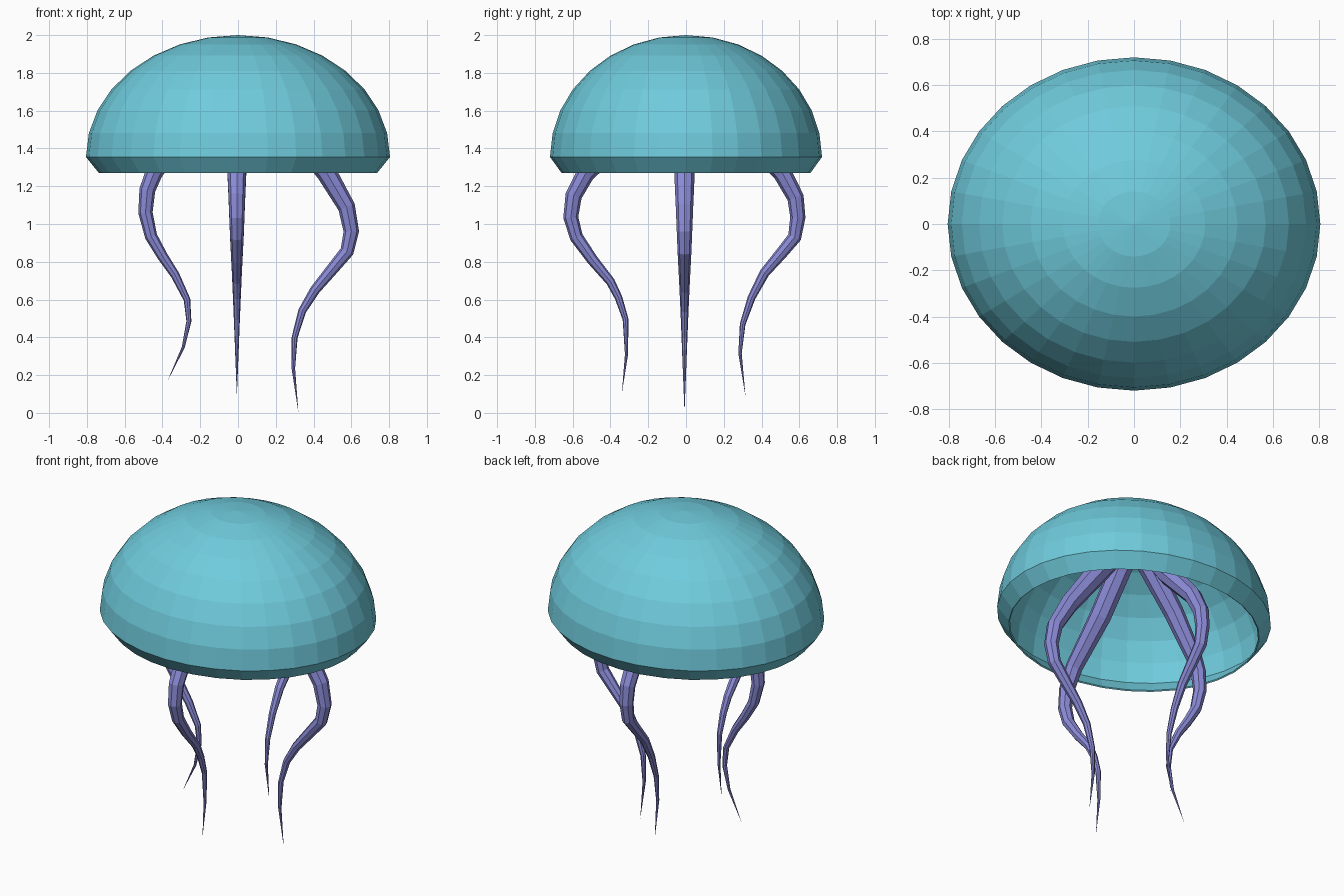
import bpy, bmesh, math
from mathutils import Vector

if "Cube" in bpy.data.objects:
    bpy.data.objects.remove(bpy.data.objects["Cube"])


def material(name, color):
    m = bpy.data.materials.new(name)
    m.diffuse_color = (*color, 1)
    m.use_nodes = True
    m.node_tree.nodes["Principled BSDF"].inputs["Base Color"].default_value = m.diffuse_color
    return m


def finish(bm, name, mat):
    bmesh.ops.recalc_face_normals(bm, faces=bm.faces)
    me = bpy.data.meshes.new(name)
    bm.to_mesh(me)
    bm.free()
    ob = bpy.data.objects.new(name, me)
    bpy.context.collection.objects.link(ob)
    me.materials.append(mat)
    return ob


def bridge(bm, a, b):
    n = len(a)
    for i in range(n):
        bm.faces.new((a[i], a[(i + 1) % n], b[(i + 1) % n], b[i]))


def fan(bm, ring, tip):
    for i in range(len(ring)):
        bm.faces.new((ring[i], ring[(i + 1) % len(ring)], tip))


teal = material("teal", (0.16, 0.60, 0.72))
violet = material("violet", (0.26, 0.26, 0.69))

# Bell: half ellipsoid with an inward-turned lip, given a thin wall
RX, RY, RZ, EQ, SEG = 0.805, 0.72, 0.645, 1.355, 32
profile = [(0.915, 1.27)]
profile += [(math.cos(k * math.pi / 16), EQ + RZ * math.sin(k * math.pi / 16)) for k in range(8)]
bm = bmesh.new()
rings = []
for r, z in profile:
    rings.append([bm.verts.new((RX * r * math.cos(t), RY * r * math.sin(t), z))
                  for t in (2 * math.pi * i / SEG for i in range(SEG))])
for a, b in zip(rings, rings[1:]):
    bridge(bm, a, b)
fan(bm, rings[-1], bm.verts.new((0, 0, EQ + RZ)))
bell = finish(bm, "bell", teal)
wall = bell.modifiers.new("wall", "SOLIDIFY")
wall.thickness = 0.009
wall.offset = -1


# Tentacle: tapered eight-sided tube along a path of (distance outward, height)
def tentacle(name, direction, path):
    out = Vector(direction)
    side = Vector((0, 0, 1)).cross(out)
    shift = Vector((-0.006 * abs(side.x), -0.008 * abs(side.y), 0))
    pts = [out * d + Vector((0, 0, z)) + shift for d, z in path]
    remain = [0.0]
    for a, b in zip(pts[::-1], pts[-2::-1]):
        remain.append(remain[-1] + (a - b).length)
    remain.reverse()
    bm = bmesh.new()
    rings = []
    for i, p in enumerate(pts[:-1]):
        tan = (pts[i + 1] - pts[max(i - 1, 0)]).normalized()
        nor = side.cross(tan)
        r = min(0.064, 0.039 * remain[i])
        rings.append([bm.verts.new(p + r * (math.cos(t) * nor + math.sin(t) * side))
                      for t in (math.pi * k / 4 for k in range(8))])
    for a, b in zip(rings, rings[1:]):
        bridge(bm, a, b)
    bm.faces.new(rings[0])
    fan(bm, rings[-1], bm.verts.new(pts[-1]))
    return finish(bm, name, violet)


root = [(0.03, 1.83), (0.13, 1.72), (0.30, 1.50)]
tentacle("left_tentacle", (-1, 0, 0), root + [
    (0.445, 1.27), (0.48, 1.18), (0.49, 1.06), (0.46, 0.934), (0.40, 0.83), (0.333, 0.73),
    (0.27, 0.60), (0.26, 0.485), (0.29, 0.347), (0.375, 0.165)])
tentacle("right_tentacle", (1, 0, 0), root + [
    (0.47, 1.27), (0.575, 1.09), (0.60, 0.96), (0.577, 0.855), (0.49, 0.75), (0.407, 0.65),
    (0.34, 0.54), (0.30, 0.40), (0.293, 0.235), (0.32, 0.0)])
tentacle("front_tentacle", (0, -1, 0), root + [
    (0.53, 1.27), (0.595, 1.15), (0.61, 1.035), (0.58, 0.93), (0.495, 0.81), (0.40, 0.695),
    (0.357, 0.61), (0.32, 0.495), (0.315, 0.31), (0.34, 0.10)])
tentacle("back_tentacle", (0, 1, 0), root + [
    (0.51, 1.27), (0.58, 1.14), (0.592, 1.035), (0.575, 0.93), (0.505, 0.845), (0.415, 0.74),
    (0.347, 0.61), (0.30, 0.47), (0.286, 0.315), (0.315, 0.087)])
